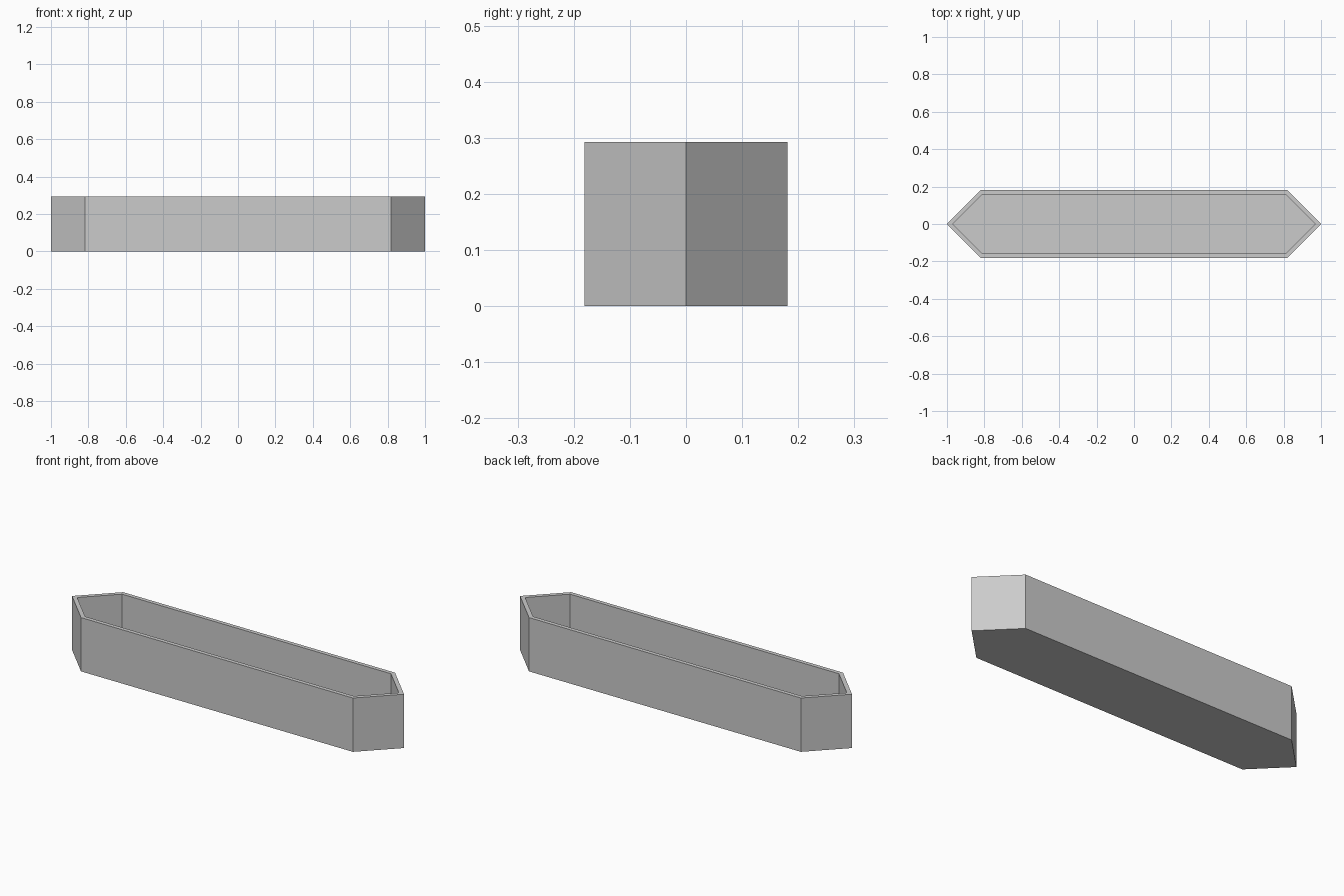
import bpy, bmesh

cube = bpy.data.objects.get("Cube")
if cube:
    bpy.data.objects.remove(cube, do_unlink=True)

LENGTH, HALF_W, HEIGHT, WALL = 1.0, 0.181, 0.293, 0.022

# Plain grey material
grey = bpy.data.materials.new("plain grey")
grey.use_nodes = True
colour = (0.6, 0.6, 0.6, 1)
grey.diffuse_color = colour
grey.node_tree.nodes["Principled BSDF"].inputs["Base Color"].default_value = colour


def outline(inset):
    """Long hexagon with 45 degree pointed ends, moved in evenly by inset."""
    tip = LENGTH - inset * 2 ** 0.5
    w = HALF_W - inset
    s = tip - w
    return [(tip, 0), (s, w), (-s, w), (-tip, 0), (-s, -w), (s, -w)]


bm = bmesh.new()


def ring(inset, z):
    return [bm.verts.new((x, y, z)) for x, y in outline(inset)]


# Rings from the underside, up the outside, over the rim, down to the floor
rings = [ring(0, 0), ring(0, HEIGHT), ring(WALL, HEIGHT), ring(WALL, WALL)]
for a, b in zip(rings, rings[1:]):
    for i in range(6):
        j = (i + 1) % 6
        bm.faces.new((a[i], a[j], b[j], b[i]))
bm.faces.new(rings[0][::-1])
bm.faces.new(rings[-1])
bmesh.ops.recalc_face_normals(bm, faces=bm.faces)

# Open trough
mesh = bpy.data.meshes.new("trough")
bm.to_mesh(mesh)
bm.free()
mesh.materials.append(grey)
trough = bpy.data.objects.new("trough", mesh)
bpy.context.collection.objects.link(trough)
